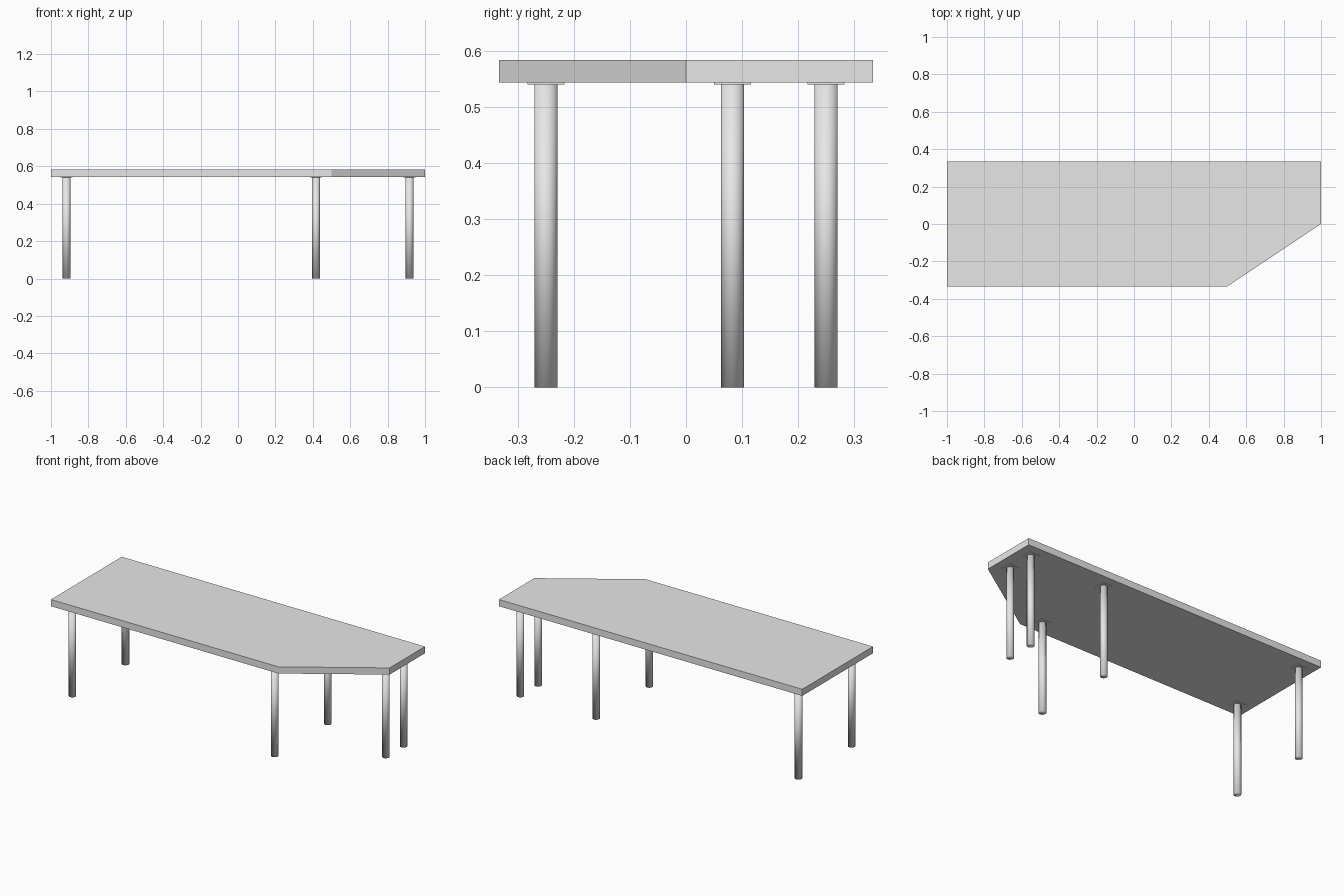
import bpy
import bmesh

cube = bpy.data.objects.get("Cube")
if cube:
    bpy.data.objects.remove(cube, do_unlink=True)

LEG_TOP, PLATE_TOP, TABLE_TOP = 0.54, 0.5435, 0.5835

# Single light grey finish
grey = bpy.data.materials.new("light_grey")
grey.use_nodes = True
grey.diffuse_color = (0.8, 0.8, 0.8, 1)
grey.node_tree.nodes["Principled BSDF"].inputs["Base Color"].default_value = (0.8, 0.8, 0.8, 1)


def prism(name, outline, z0, z1):
    """Extrude a flat outline from z0 to z1."""
    bm = bmesh.new()
    base = bm.faces.new([bm.verts.new((x, y, z0)) for x, y in outline])
    top = bmesh.ops.extrude_face_region(bm, geom=[base], use_keep_orig=True)
    verts = [v for v in top["geom"] if isinstance(v, bmesh.types.BMVert)]
    bmesh.ops.translate(bm, verts=verts, vec=(0, 0, z1 - z0))
    bmesh.ops.recalc_face_normals(bm, faces=bm.faces)
    mesh = bpy.data.meshes.new(name)
    bm.to_mesh(mesh)
    bm.free()
    mesh.materials.append(grey)
    obj = bpy.data.objects.new(name, mesh)
    bpy.context.collection.objects.link(obj)
    return obj


# Tabletop with one corner cut off
w = 1 / 3
prism("tabletop", [(-1, -w), (0.5, -w), (1, 0), (1, w), (-1, w)], PLATE_TOP, TABLE_TOP)

# Round legs, each under a thin square mounting plate
legs = {
    "front_right": (-0.917, -0.25),
    "back_right": (-0.917, 0.25),
    "front_middle": (0.417, -0.25),
    "back_middle": (0.417, 0.25),
    "front_left": (0.917, 0.083),
    "back_left": (0.917, 0.25),
}
h = 0.033
for place, (x, y) in legs.items():
    prism(place + "_plate", [(x - h, y - h), (x + h, y - h), (x + h, y + h), (x - h, y + h)],
          LEG_TOP, PLATE_TOP)
    bpy.ops.mesh.primitive_cylinder_add(vertices=32, radius=0.0205, depth=LEG_TOP,
                                        location=(x, y, LEG_TOP / 2))
    leg = bpy.context.object
    leg.name = place + "_leg"
    leg.data.materials.append(grey)
    bpy.ops.object.shade_smooth()
